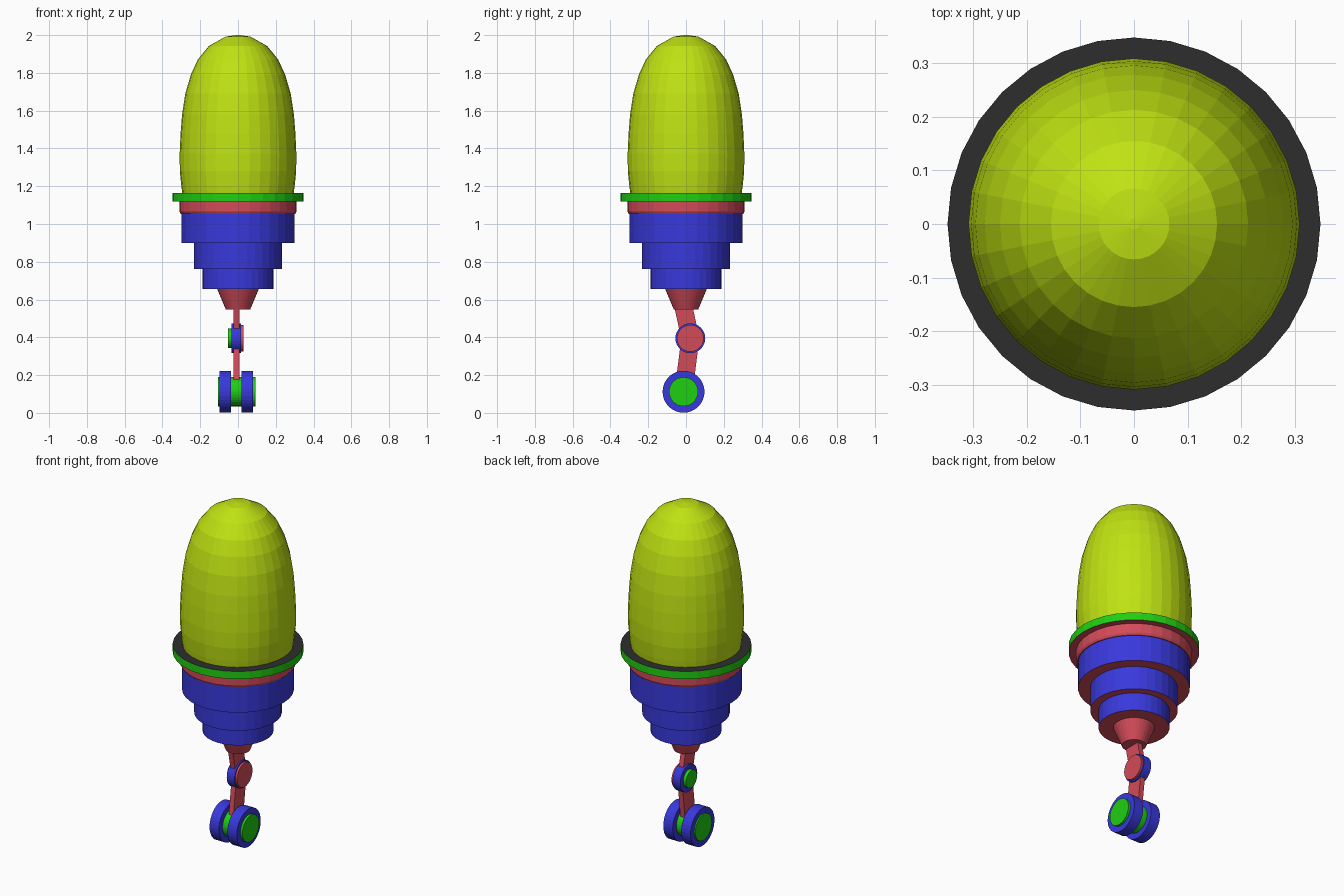
import bpy, bmesh, math
from mathutils import Vector, Matrix

if "Cube" in bpy.data.objects:
    bpy.data.objects.remove(bpy.data.objects["Cube"])

SIDES = 32


def material(name, rgb):
    m = bpy.data.materials.new(name)
    m.diffuse_color = (*rgb, 1)
    m.use_nodes = True
    m.node_tree.nodes["Principled BSDF"].inputs["Base Color"].default_value = m.diffuse_color
    return m


LIME = material("lime", (0.52, 0.76, 0.006))
GREEN = material("green", (0.014, 0.62, 0.006))
RED = material("red", (0.65, 0.07, 0.10))
BLUE = material("blue", (0.04, 0.04, 0.72))
DARK = material("dark grey", (0.027, 0.027, 0.027))


def finish(name, bm, mats, rule=None):
    bmesh.ops.recalc_face_normals(bm, faces=bm.faces)
    bm.normal_update()
    if rule:
        for f in bm.faces:
            f.material_index = rule(f.normal)
    me = bpy.data.meshes.new(name)
    bm.to_mesh(me)
    bm.free()
    for m in mats:
        me.materials.append(m)
    ob = bpy.data.objects.new(name, me)
    bpy.context.collection.objects.link(ob)
    return ob


def lathe(name, profile, mats, rule=None):
    """Closed solid of revolution about z from (radius, z) pairs."""
    bm = bmesh.new()
    rings = []
    for r, z in profile:
        rings.append([bm.verts.new((r * math.cos(2 * math.pi * i / SIDES),
                                    r * math.sin(2 * math.pi * i / SIDES), z))
                      for i in range(SIDES)])
    for a, b in zip(rings, rings[1:]):
        for i in range(SIDES):
            j = (i + 1) % SIDES
            bm.faces.new((a[i], a[j], b[j], b[i]))
    bm.faces.new(rings[0])
    bm.faces.new(rings[-1])
    return finish(name, bm, mats, rule)


def disc(name, x0, x1, y, z, r, mat):
    """Cylinder lying along x."""
    bm = bmesh.new()
    mtx = Matrix.Translation(((x0 + x1) / 2, y, z)) @ Matrix.Rotation(math.pi / 2, 4, 'Y')
    bmesh.ops.create_cone(bm, cap_ends=True, segments=SIDES, radius1=r, radius2=r,
                          depth=x1 - x0, matrix=mtx)
    return finish(name, bm, [mat])


def arm(name, a, b, width, x0, x1, mat):
    """Flat bar between two (y, z) points."""
    a, b = Vector(a), Vector(b)
    d = (b - a).normalized()
    n = Vector((-d.y, d.x)) * width / 2
    bm = bmesh.new()
    quad = [a + n, b + n, b - n, a - n]
    face = bm.faces.new([bm.verts.new((x0, p.x, p.y)) for p in quad])
    ext = bmesh.ops.extrude_face_region(bm, geom=[face], use_keep_orig=True)
    bmesh.ops.translate(bm, vec=(x1 - x0, 0, 0),
                        verts=[v for v in ext["geom"] if isinstance(v, bmesh.types.BMVert)])
    return finish(name, bm, [mat])


# Domed body
lathe("dome", [(0.293, 1.15), (0.300, 1.20), (0.308, 1.28), (0.309, 1.37),
               (0.304, 1.48), (0.296, 1.58), (0.279, 1.69), (0.250, 1.79),
               (0.213, 1.87), (0.155, 1.942), (0.066, 1.992), (0.01, 2.0)], [LIME])

# Flange: green rim, dark top, red underside
lathe("flange", [(0.348, 1.12), (0.348, 1.165)], [GREEN, DARK, RED],
      lambda n: 1 if n.z > 0.5 else 2 if n.z < -0.5 else 0)

# Collar under the flange
lathe("collar", [(0.303, 1.053), (0.310, 1.065), (0.310, 1.122)], [RED])

# Stepped skirt: blue sides, red undersides
for name, r, low, high in (("upper_tier", 0.298, 0.90, 1.056),
                           ("middle_tier", 0.233, 0.763, 0.902),
                           ("lower_tier", 0.189, 0.657, 0.765)):
    lathe(name, [(r, low), (r, high)], [BLUE, RED], lambda n: 1 if n.z < -0.5 else 0)

# Tapered socket
lathe("leg_socket", [(0.065, 0.548), (0.111, 0.658)], [RED])

# Leg with elbow
XC = -0.008
KNEE = (0.023, 0.395)
HUB = (-0.013, 0.112)
arm("upper_leg", (-0.022, 0.60), KNEE, 0.095, XC - 0.015, XC + 0.015, RED)
arm("lower_leg", KNEE, HUB, 0.095, XC - 0.015, XC + 0.015, RED)
disc("knee_joint", -0.034, 0.016, *KNEE, 0.079, BLUE)
disc("knee_cap_right", 0.015, 0.028, *KNEE, 0.071, RED)
disc("knee_cap_left", -0.052, -0.033, *KNEE, 0.051, GREEN)

# Twin wheels on an axle
disc("axle", -0.105, 0.092, *HUB, 0.077, GREEN)
for name, x0 in (("left_wheel", -0.098), ("right_wheel", 0.018)):
    disc(name, x0, x0 + 0.061, *HUB, 0.111, BLUE)
